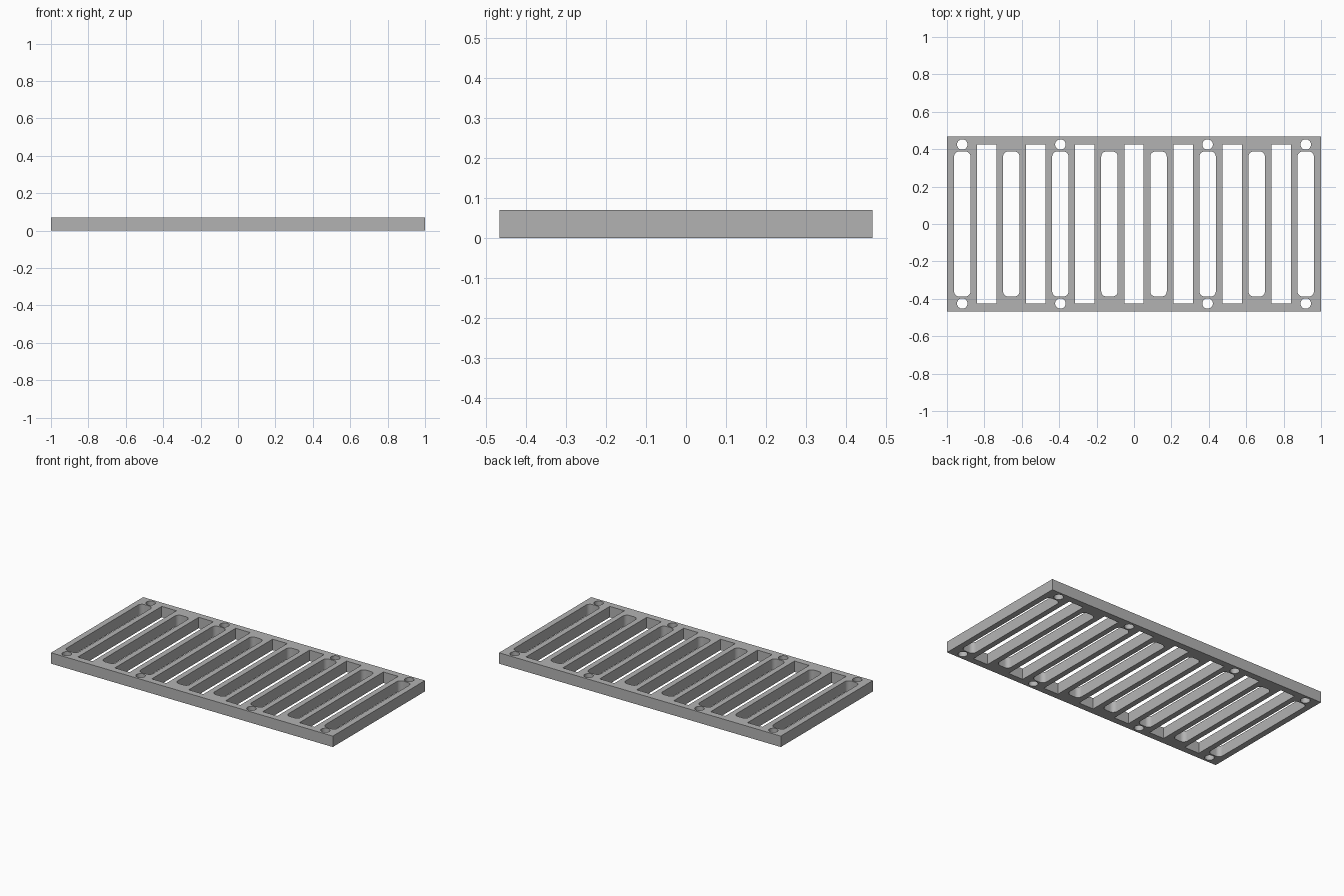
import bpy
from math import cos, sin, pi

cube = bpy.data.objects.get("Cube")
if cube:
    bpy.data.objects.remove(cube)

HEIGHT = 0.07
PITCH = 0.2623


def rectangle(cx, cy, hx, hy):
    return [(cx - hx, cy - hy), (cx + hx, cy - hy), (cx + hx, cy + hy), (cx - hx, cy + hy)]


def rounded(cx, cy, hx, hy, r, steps):
    """Rectangle with round corners; a circle when hx = hy = r."""
    points = []
    for k, (sx, sy) in enumerate([(1, 1), (-1, 1), (-1, -1), (1, -1)]):
        for i in range(steps):
            a = (k + i / (steps - 1)) * pi / 2
            points.append((cx + sx * (hx - r) + r * cos(a), cy + sy * (hy - r) + r * sin(a)))
    # drop repeated points where straight runs vanish
    return [p for i, p in enumerate(points)
            if abs(p[0] - points[i - 1][0]) + abs(p[1] - points[i - 1][1]) > 1e-5]


# Outline of the plate, followed by every opening
outlines = [rectangle(0, 0, 1, 0.467)]
for i in range(8):
    x = (i - 3.5) * PITCH
    outlines.append(rounded(x, 0, 0.044, 0.388, 0.028, 8))   # rounded slot
    if i < 7:
        outlines.append(rectangle(x + PITCH / 2, 0, 0.052, 0.425))  # square slot
    if i in (0, 2, 5, 7):
        for y in (-0.425, 0.425):
            outlines.append(rounded(x, y, 0.028, 0.028, 0.028, 9))  # screw hole

# Filled flat curve extruded to the plate thickness
curve = bpy.data.curves.new("slotted_plate", "CURVE")
curve.dimensions = "2D"
curve.fill_mode = "BOTH"
curve.extrude = HEIGHT / 2
for points in outlines:
    spline = curve.splines.new("POLY")
    spline.points.add(len(points) - 1)
    for point, (x, y) in zip(spline.points, points):
        point.co = (x, y, 0, 1)
    spline.use_cyclic_u = True

plate = bpy.data.objects.new("slotted_plate", curve)
bpy.context.collection.objects.link(plate)
plate.location.z = HEIGHT / 2

# Turn into a welded mesh
bpy.ops.object.select_all(action="DESELECT")
plate.select_set(True)
bpy.context.view_layer.objects.active = plate
bpy.ops.object.convert(target="MESH")
bpy.ops.object.mode_set(mode="EDIT")
bpy.ops.mesh.select_all(action="SELECT")
bpy.ops.mesh.remove_doubles(threshold=0.0001)
bpy.ops.mesh.normals_make_consistent(inside=False)
bpy.ops.object.mode_set(mode="OBJECT")
bpy.ops.object.shade_smooth_by_angle()

# Plain grey
grey = bpy.data.materials.new("grey")
grey.use_nodes = True
colour = (0.45, 0.45, 0.45, 1)
grey.diffuse_color = colour
grey.node_tree.nodes["Principled BSDF"].inputs["Base Color"].default_value = colour
plate.data.materials.clear()
plate.data.materials.append(grey)
